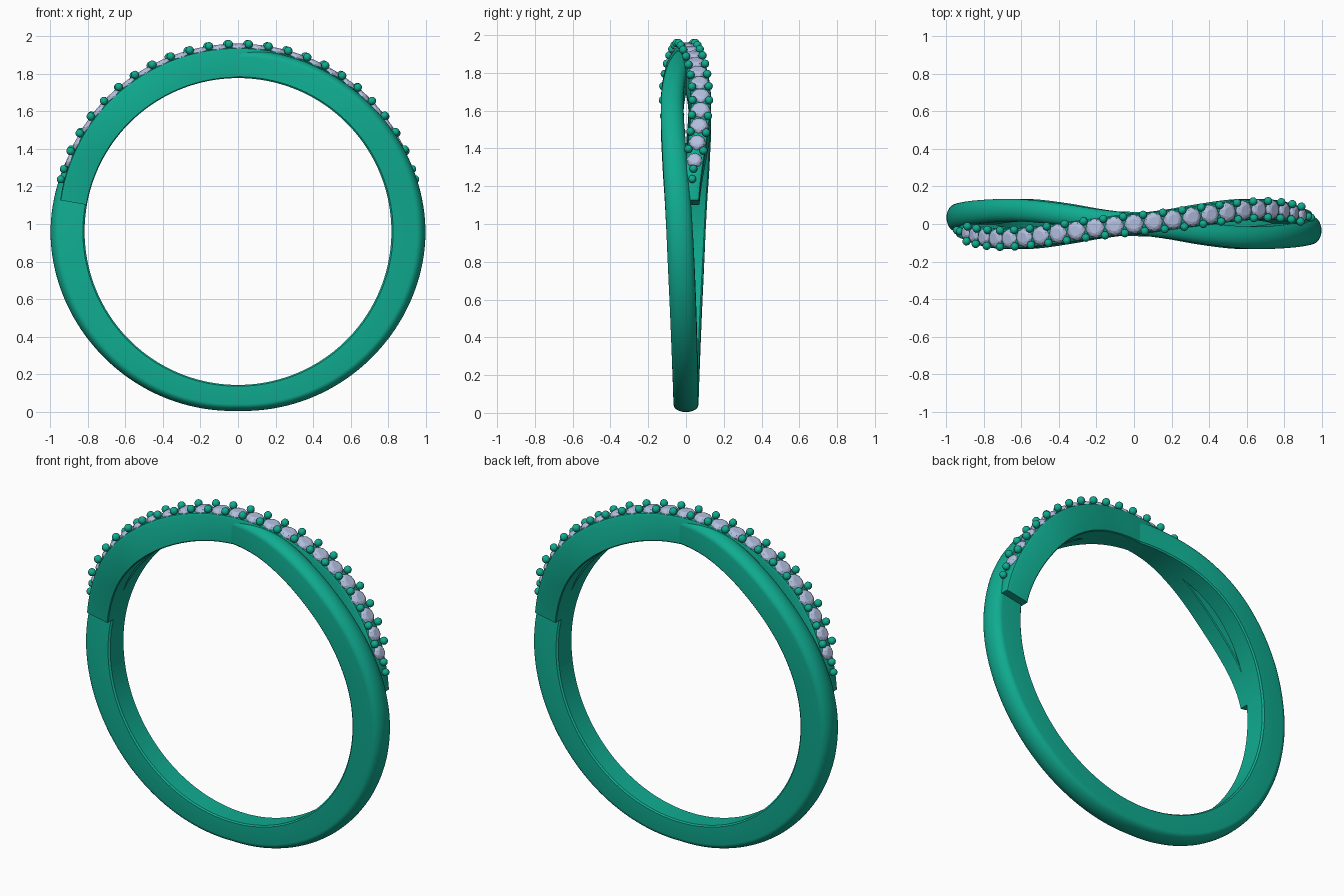
import bpy, bmesh, math
from mathutils import Vector, Matrix

if "Cube" in bpy.data.objects:
    bpy.data.objects.remove(bpy.data.objects["Cube"])

CZ, R_IN = 0.96, 0.817          # ring centre height, finger-hole radius
STEP = 6.1                      # stone pitch in degrees


def material(name, col):
    m = bpy.data.materials.new(name)
    m.diffuse_color = (*col, 1)
    m.use_nodes = True
    m.node_tree.nodes["Principled BSDF"].inputs["Base Color"].default_value = m.diffuse_color
    return m


METAL = material("green_metal", (0.005, 0.41, 0.28))
STONE = material("pale_stone", (0.45, 0.52, 0.74))


def curve(pts, a):
    """Smooth (Hermite) interpolation through (angle, value) points."""
    a = max(pts[0][0], min(pts[-1][0], a))
    i = next(k for k in range(len(pts) - 1) if a <= pts[k + 1][0])

    def slope(k):
        lo, hi = max(k - 1, 0), min(k + 1, len(pts) - 1)
        return (pts[hi][1] - pts[lo][1]) / (pts[hi][0] - pts[lo][0])
    (x0, y0), (x1, y1) = pts[i], pts[i + 1]
    h = x1 - x0
    t = (a - x0) / h
    return (y0 * (2*t**3 - 3*t*t + 1) + y1 * (3*t*t - 2*t**3)
            + h * slope(i) * (t**3 - 2*t*t + t) + h * slope(i + 1) * (t**3 - t*t))


# Sideways sway, half width and outer radius against angle from the top
PLAIN_Y = [(0, 0), (12, .022), (24, .05), (37, .07), (48, .073), (65, .06),
           (80, .043), (95, .03), (120, .014), (150, .003), (180, 0)]
PLAIN_W = [(0, .056), (45, .06), (90, .07), (130, .068), (180, .065)]
PLAIN_R = [(0, .968), (45, .977), (75, .993), (95, .998), (135, .978), (180, .955)]
PAVE_Y = [(0, 0), (12, .022), (24, .05), (37, .073), (47, .078), (58, .065),
          (68, .044), (75, .031), (82, .022)]
PAVE_W = [(0, .055), (45, .055), (65, .05), (82, .046)]
PAVE_R = [(0, .985), (45, .983), (70, .972), (82, .965)]


def sway(pts, a):
    return math.copysign(curve(pts, abs(a)), a)


def polar(a, r, y):
    t = math.radians(a)
    return Vector((r * math.sin(t), y, CZ + r * math.cos(t)))


def new_object(name, bm, mat, angle=None):
    bmesh.ops.recalc_face_normals(bm, faces=bm.faces[:])
    me = bpy.data.meshes.new(name)
    bm.to_mesh(me)
    bm.free()
    me.materials.append(mat)
    ob = bpy.data.objects.new(name, me)
    bpy.context.collection.objects.link(ob)
    if angle:
        bpy.ops.object.select_all(action='DESELECT')
        ob.select_set(True)
        bpy.context.view_layer.objects.active = ob
        bpy.ops.object.shade_smooth_by_angle(angle=math.radians(angle))
    return ob


def band(name, angles, closed, profile, ys, ws, rs, sign):
    """Sweep a (width, depth) profile round the finger hole."""
    bm = bmesh.new()
    rings = []
    for a in angles:
        y, w, r = sign * sway(ys, a), curve(ws, abs(a)), curve(rs, abs(a))
        rings.append([bm.verts.new(polar(a, R_IN + t * (r - R_IN), y + u * w))
                      for u, t in profile])
    n = len(profile)
    for i in range(len(rings) - (0 if closed else 1)):
        p, q = rings[i], rings[(i + 1) % len(rings)]
        for j in range(n):
            k = (j + 1) % n
            bm.faces.new((p[j], p[k], q[k], q[j]))
    if not closed:
        bm.faces.new(rings[0])
        bm.faces.new(rings[-1])
    return new_object(name, bm, METAL, 35)


# Plain band: flat inside, straight sides, domed outside
dome = [(math.cos(math.pi * k / 14), .74 + .26 * math.sin(math.pi * k / 14))
        for k in range(15)]
plain_profile = [(-1, .05), (-.88, 0), (.88, 0), (1, .05)] + dome
band("plain_band", [-180 + 2 * k for k in range(180)], True, plain_profile,
     PLAIN_Y, PLAIN_W, PLAIN_R, -1)

# Stone-set band: squarer section with softened edges, cut off flat at the ends
pave_profile = [(-1, .03), (-.92, 0), (.92, 0), (1, .03),
                (1, .86), (.9, .94), (.7, .97), (-.7, .97), (-.9, .94), (-1, .86)]
band("stone_band", [-80 + 2 * k for k in range(81)], False, pave_profile,
     PAVE_Y, PAVE_W, PAVE_R, 1)


def frame(a, lift, side=0):
    """Placement matrix on the stone band, local z pointing outward."""
    d = 1.0
    y = sway(PAVE_Y, a)
    tan = (polar(a + d, 1, sway(PAVE_Y, a + d)) - polar(a - d, 1, sway(PAVE_Y, a - d))).normalized()
    out = polar(a, 1, 0) - Vector((0, 0, CZ))
    across = out.cross(tan).normalized()
    tan = across.cross(out)
    pos = polar(a, curve(PAVE_R, abs(a)) + lift, y) + across * side
    m = Matrix((tan, across, out)).transposed().to_4x4()
    return Matrix.Translation(pos) @ m


# Faceted stones: crown, table and pavilion
bm = bmesh.new()
for k in range(-11, 12):
    m = frame(k * STEP, 0)
    s = 1 - .2 * max(0, abs(k) - 8) / 3
    levels = []
    for rad, z, off in ((.052, -.012, 0), (.052, -.004, 0), (.042, .009, .5), (.028, .015, 0)):
        levels.append([bm.verts.new(m @ Vector((s * rad * math.cos((i + off) * math.pi / 4),
                                                s * rad * math.sin((i + off) * math.pi / 4), z)))
                       for i in range(8)])
    tip = bm.verts.new(m @ Vector((0, 0, -.05)))
    g0, g1, mid, table = levels
    for i in range(8):
        j = (i + 1) % 8
        bm.faces.new((tip, g0[j], g0[i]))
        bm.faces.new((g0[i], g0[j], g1[j], g1[i]))
        bm.faces.new((g1[i], g1[j], mid[i]))
        bm.faces.new((g1[j], mid[j], mid[i]))
        bm.faces.new((mid[i], mid[j], table[j]))
        bm.faces.new((mid[i], table[j], table[i]))
    bm.faces.new(table)
new_object("stones", bm, STONE)

# Holding beads: pairs between stones, then two single ones at each end
bm = bmesh.new()
spots = [((k + .5) * STEP, s * curve(PAVE_W, (k + .5) * STEP) * .8, .022)
         for k in range(11) for s in (-1, 1)]
spots += [(70.3, 0, .021), (73.6, 0, .021)]
for a, side, rad in spots:
    for sg in (-1, 1):
        bmesh.ops.create_uvsphere(bm, u_segments=14, v_segments=10, radius=rad,
                                  matrix=frame(sg * a, .014, side))
new_object("beads", bm, METAL, 60)
